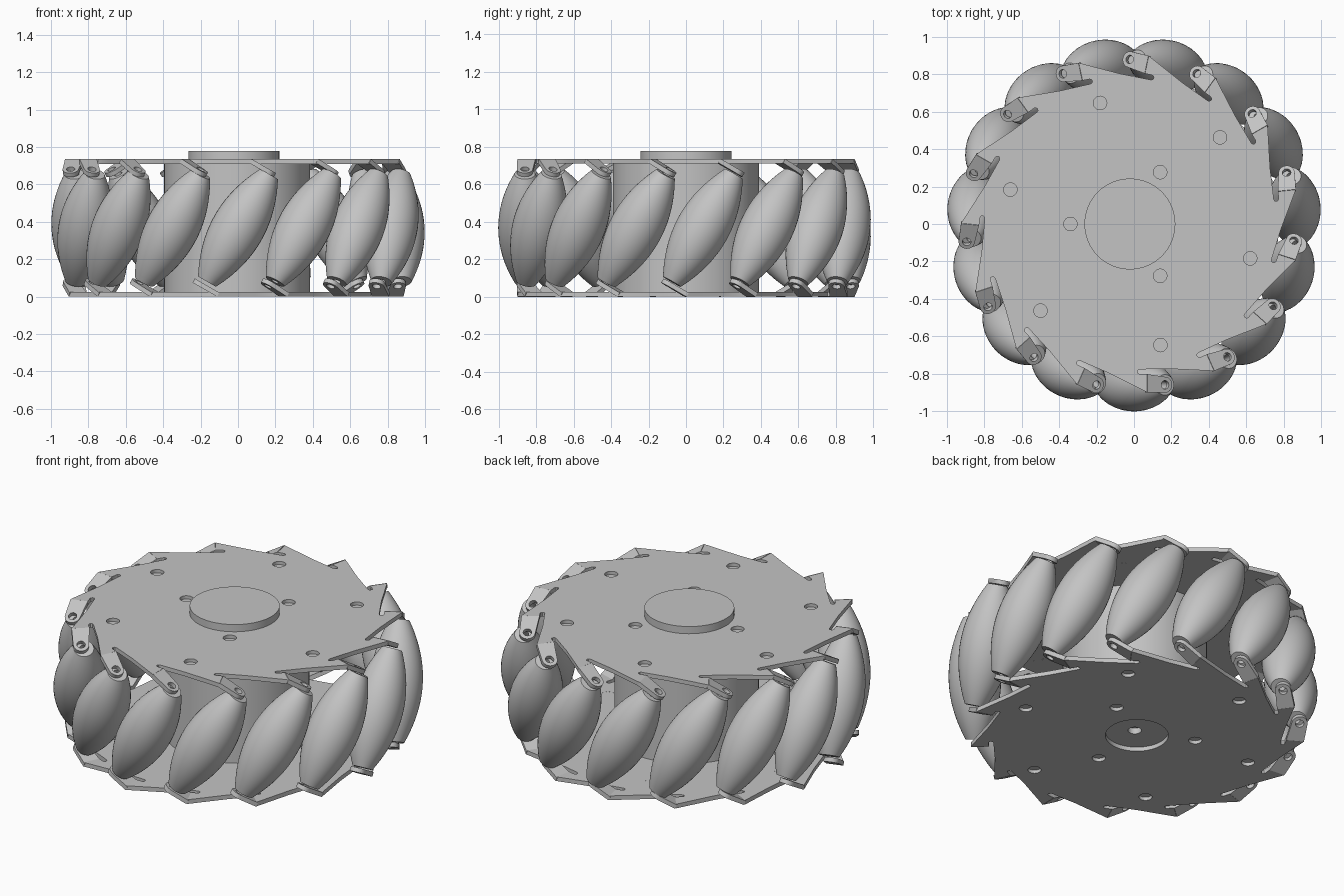
import bpy, bmesh
from math import sin, cos, pi, radians
from mathutils import Matrix

if "Cube" in bpy.data.objects:
    bpy.data.objects.remove(bpy.data.objects["Cube"], do_unlink=True)

COUNT = 15                    # rollers around the wheel
STEP = 2 * pi / COUNT
TILT = radians(30)
HEIGHT = 0.735                # outer face to outer face of the plates
THICK = 0.025
FOLD = 0.09                   # where the tabs bend
HOLE_U, HOLE_V = 0.18, 0.86   # axle hole: tangential, radial

grey = bpy.data.materials.new("plain grey")
grey.use_nodes = True
grey.diffuse_color = (0.55, 0.55, 0.55, 1)
grey.node_tree.nodes["Principled BSDF"].inputs["Base Color"].default_value = (0.55, 0.55, 0.55, 1)


def add_object(name, bm, matrix=Matrix()):
    bmesh.ops.remove_doubles(bm, verts=bm.verts, dist=1e-5)
    bmesh.ops.recalc_face_normals(bm, faces=bm.faces)
    mesh = bpy.data.meshes.new(name)
    bm.to_mesh(mesh)
    bm.free()
    mesh.materials.append(grey)
    obj = bpy.data.objects.new(name, mesh)
    bpy.context.collection.objects.link(obj)
    obj.matrix_world = matrix
    bpy.ops.object.select_all(action="DESELECT")
    obj.select_set(True)
    bpy.context.view_layer.objects.active = obj
    bpy.ops.object.shade_smooth_by_angle(angle=radians(35))
    return obj


def lathe(profile, steps):
    """Spin (radius, height) points around z."""
    bm = bmesh.new()
    verts = [bm.verts.new((r, 0, z)) for r, z in profile]
    edges = [bm.edges.new(pair) for pair in zip(verts, verts[1:])]
    bmesh.ops.spin(bm, geom=verts + edges, cent=(0, 0, 0), axis=(0, 0, 1),
                   angle=2 * pi, steps=steps, use_merge=True)
    return bm


def arc(x, y, r, start=0.0, end=2 * pi, n=24):
    return [(x + r * cos(start + (end - start) * i / n),
             y + r * sin(start + (end - start) * i / n)) for i in range(n)]


def sheet(loops):
    """Flat sheet from an outline followed by its hole loops."""
    curve = bpy.data.curves.new("outline", "CURVE")
    curve.dimensions = "2D"
    curve.fill_mode = "BOTH"
    curve.extrude = THICK / 2
    for loop in loops:
        spline = curve.splines.new("POLY")
        spline.points.add(len(loop) - 1)
        for point, (x, y) in zip(spline.points, loop):
            point.co = (x, y, 0, 1)
        spline.use_cyclic_u = True
    obj = bpy.data.objects.new("outline", curve)
    bpy.context.collection.objects.link(obj)
    graph = bpy.context.evaluated_depsgraph_get()
    mesh = bpy.data.meshes.new_from_object(obj.evaluated_get(graph))
    bpy.data.objects.remove(obj)
    bpy.data.curves.remove(curve)
    return mesh


def turn(x, y, a):
    return x * cos(a) - y * sin(a), x * sin(a) + y * cos(a)


def side_plate(name, inner_angle, outer_angle, bore, matrix):
    # Saw-tooth outline with a relief slot beside each tab
    tooth = [(-0.115, 0.797), (FOLD, 0.9), (FOLD, 0.803), (0.052, 0.803),
             (0.043, 0.799), (0.039, 0.79), (0.043, 0.781), (0.052, 0.777)]
    outline = [turn(u, -v, k * STEP) for k in range(COUNT) for u, v in tooth]
    spots = [(0.32, radians(inner_angle + 120 * k)) for k in range(3)]
    spots += [(0.667, radians(outer_angle + 60 * k)) for k in range(6)]
    centres = [(r * cos(a), r * sin(a)) for r, a in spots]
    loops = [outline] + [arc(x, y, 0.036) for x, y in centres]
    if bore:
        loops.append(arc(0, 0, bore, n=48))
    level = HEIGHT - THICK / 2
    bm = bmesh.new()
    plate = sheet(loops)
    plate.transform(Matrix.Translation((0, 0, level)))
    bm.from_mesh(plate)

    # Plugs closing the bolt holes at the inner face
    for x, y in centres:
        bmesh.ops.create_cone(bm, cap_ends=True, segments=24, radius1=0.036,
                              radius2=0.036, depth=0.005,
                              matrix=Matrix.Translation((x, y, HEIGHT - THICK + 0.003)))

    # Bent tabs with a round end and an axle hole
    reach = (HOLE_U - FOLD) / cos(TILT)
    tab = [(-0.005, -0.803), (-0.005, -0.9)]
    tab += arc(reach, -HOLE_V, 0.043, -pi / 2, pi / 2, 12) + [(reach, 0.043 - HOLE_V)]
    flat = sheet([tab, arc(reach, -HOLE_V, 0.023, n=16)])
    for k in range(COUNT):
        copy = flat.copy()
        copy.transform(Matrix.Rotation(k * STEP, 4, "Z")
                       @ Matrix.Translation((FOLD, 0, level))
                       @ Matrix.Rotation(TILT, 4, "Y"))
        bm.from_mesh(copy)
        bpy.data.meshes.remove(copy)
    add_object(name, bm, matrix)


# Side plates: the lower one is the upper one turned over
side_plate("top_plate", 60, 44, 0, Matrix.Translation((-0.02, 0, 0)))
side_plate("bottom_plate", 30, 14, 0.17,
           Matrix.Translation((-0.02, 0, HEIGHT)) @ Matrix.Rotation(pi, 4, "Y"))

# Hub drum with a small blind hole underneath
add_object("hub", lathe([(0, 0.06), (0.036, 0.06), (0.036, THICK), (0.39, THICK),
                         (0.39, HEIGHT - THICK), (0, HEIGHT - THICK)], 64),
           Matrix.Translation((-0.005, 0, 0)))

# Raised disc on the top plate
add_object("hub_cap", lathe([(0, 0.73), (0.243, 0.73), (0.243, 0.778), (0, 0.778)], 64),
           Matrix.Translation((-0.022, 0, 0)))

# Barrel rollers, tilted around the rim
HALF = 0.332
profile = [(0.022, -HALF)]
for i in range(21):
    t = i / 10 - 1
    profile.append((0.055 + 0.087 * (1 - t * t), t * HALF))
profile += [(0.022, HALF), (0.022, -HALF)]
first = add_object("roller_1", lathe(profile, 36))
for k in range(COUNT):
    roller = first
    if k:
        roller = bpy.data.objects.new(f"roller_{k + 1}", first.data)
        bpy.context.collection.objects.link(roller)
    roller.matrix_world = (Matrix.Rotation(k * STEP, 4, "Z")
                           @ Matrix.Translation((0, -HOLE_V, HEIGHT / 2))
                           @ Matrix.Rotation(TILT, 4, "Y"))
